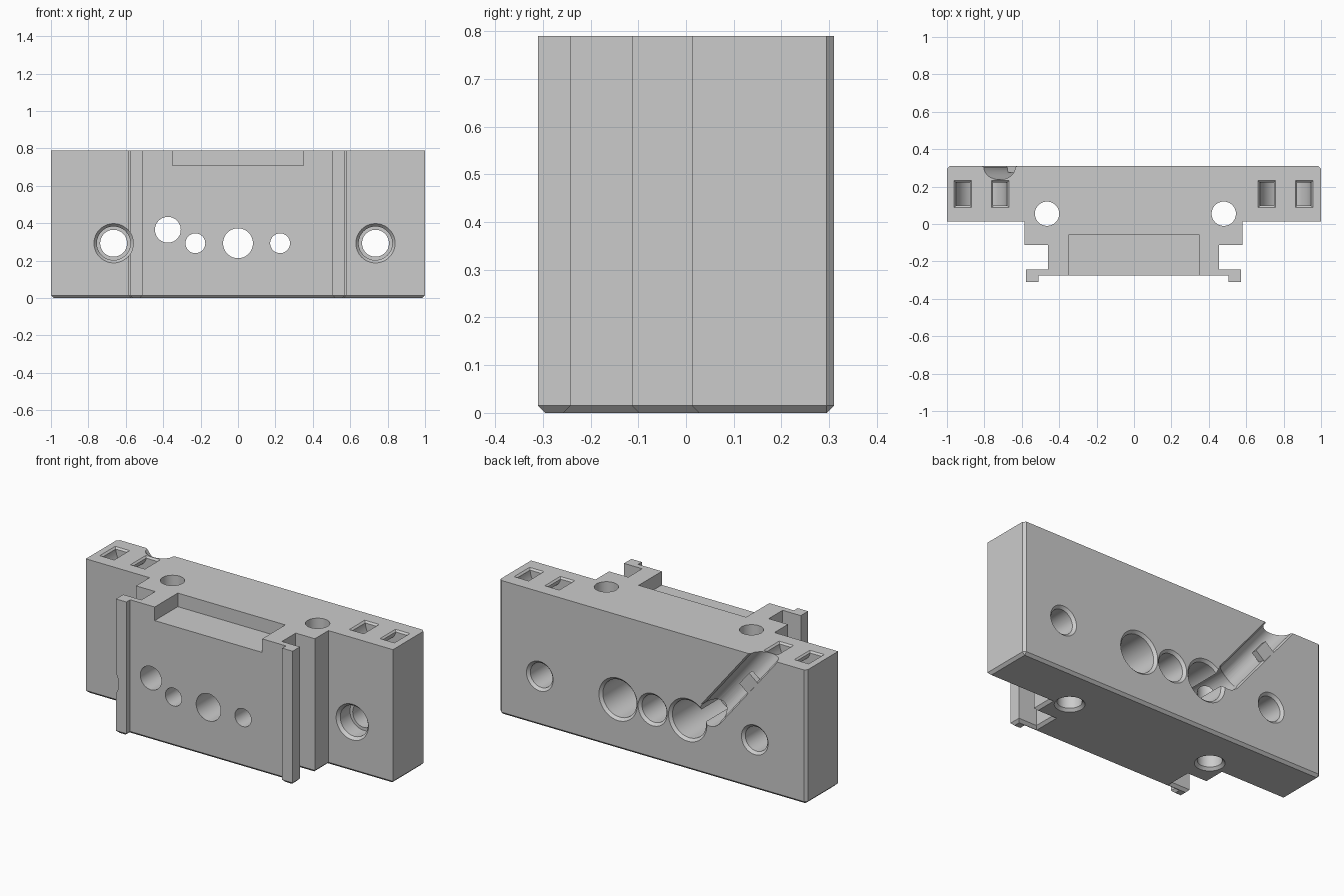
import bpy, bmesh, math
from mathutils import Matrix, Vector

if "Cube" in bpy.data.objects:
    bpy.data.objects.remove(bpy.data.objects["Cube"], do_unlink=True)

HEIGHT, BACK, FRONT, CH = 0.79, 0.31, -0.275, 0.015

grey = bpy.data.materials.new("plain grey")
grey.use_nodes = True
grey.diffuse_color = (0.6, 0.6, 0.6, 1)
grey.node_tree.nodes["Principled BSDF"].inputs["Base Color"].default_value = (0.6, 0.6, 0.6, 1)


def make(name, bm):
    bmesh.ops.recalc_face_normals(bm, faces=bm.faces)
    mesh = bpy.data.meshes.new(name)
    bm.to_mesh(mesh)
    bm.free()
    mesh.materials.append(grey)
    ob = bpy.data.objects.new(name, mesh)
    bpy.context.collection.objects.link(ob)
    return ob


def prism(bm, outline, low, high):
    """Extrude an xy outline from z = low to z = high."""
    face = bm.faces.new([bm.verts.new((x, y, low)) for x, y in outline])
    out = bmesh.ops.extrude_face_region(bm, geom=[face])["geom"]
    bmesh.ops.translate(bm, vec=(0, 0, high - low),
                        verts=[v for v in out if isinstance(v, bmesh.types.BMVert)])


def turned(name, steps, matrix, sides=48):
    """Solid of revolution from (radius, distance) steps along local z."""
    bm = bmesh.new()
    turns = [2 * math.pi * i / sides for i in range(sides)]
    rings = [[bm.verts.new((r * math.cos(a), r * math.sin(a), d)) for a in turns]
             for r, d in steps]
    for lower, upper in zip(rings, rings[1:]):
        for i in range(sides):
            j = (i + 1) % sides
            bm.faces.new((lower[i], lower[j], upper[j], upper[i]))
    bm.faces.new(rings[0])
    bm.faces.new(rings[-1])
    bm.transform(matrix)
    return make(name, bm)


def cut(body, cutter):
    cutter.hide_render = True
    mod = body.modifiers.new("cut", "BOOLEAN")
    mod.operation, mod.solver, mod.object = "DIFFERENCE", "EXACT", cutter
    bpy.context.view_layer.objects.active = body
    bpy.ops.object.modifier_apply(modifier=mod.name)
    bpy.data.objects.remove(cutter, do_unlink=True)


# Stepped body with a flanged front, chamfered below and on the back corners
left = [(1, BACK), (1, 0.013), (0.58, 0.013), (0.58, -0.113), (0.455, -0.113),
        (0.455, -0.242), (0.573, -0.242), (0.573, -0.31), (0.505, -0.31), (0.505, FRONT)]
right = [(-x - (0.005 if x < 1 else 0), y) for x, y in reversed(left)]
bm = bmesh.new()
prism(bm, left + right, 0, HEIGHT)
edges = [e for e in bm.edges
         if all(v.co.z < 0.001 for v in e.verts)
         or all(v.co.y > BACK - 0.001 and abs(v.co.x) > 0.99 for v in e.verts)
         and abs(e.verts[0].co.z - e.verts[1].co.z) > 0.1]
bmesh.ops.bevel(bm, geom=edges, offset=CH, segments=1, affect="EDGES", profile=0.5)
body = make("mount_block", bm)

# Shallow recess at the top front
bm = bmesh.new()
prism(bm, [(-0.35, -0.5), (0.35, -0.5), (0.35, -0.06), (-0.35, -0.06)], 0.71, 1)
cut(body, make("recess_cutter", bm))

# Vertical through holes with a flared lower mouth
for x in (-0.465, 0.48):
    cut(body, turned("upright_cutter", [(0.095, -CH), (0.065, CH), (0.065, 1)],
                     Matrix.Translation((x, 0.055, 0))))

# Holes from front to back
to_back = Matrix.Rotation(-math.pi / 2, 4, "X")
mouth = BACK - CH
screw = [(0.105, -0.5), (0.105, 0.013), (0.09, 0.03), (0.09, 0.12), (0.072, 0.12),
         (0.072, mouth), (0.102, BACK + CH)]
pocket = [(0.053, -0.5), (0.053, -0.12), (0.11, -0.12), (0.11, mouth), (0.14, BACK + CH)]
centre = [(0.08, -0.5), (0.08, mouth), (0.11, BACK + CH)]
cable = [(0.069, -0.5), (0.069, 0.5)]
for x, z, steps in [(-0.665, 0.293, screw), (0.735, 0.293, screw), (-0.228, 0.293, pocket),
                    (0.225, 0.293, pocket), (0, 0.293, centre), (-0.375, 0.365, cable)]:
    cut(body, turned("bore_cutter", steps, Matrix.Translation((x, 0, z)) @ to_back))

# Slanted cable groove across the back, with a small retaining clip
slant = Matrix.Translation((-0.375, 0, 0.365)) @ Matrix.Rotation(math.radians(-39), 4, "Y")
arc = [math.pi * i / 16 for i in range(17)]
outline = [(0.065 * math.cos(a), 0.302 - 0.065 * math.sin(a)) for a in arc]
bm = bmesh.new()
prism(bm, [(0.09, 0.325)] + outline + [(-0.09, 0.325)], 0, 0.75)
bm.transform(slant)
cut(body, make("groove_cutter", bm))
bm = bmesh.new()
prism(bm, [(-0.078, 0.275), (0, 0.275), (0, 0.309), (-0.078, 0.309)], 0.3, 0.4)
bm.transform(slant)
clip = make("cable_clip", bm)

# Curved tie channels: half rings opening on the top as pairs of slots
half = [math.pi * i / 24 for i in range(25)]
for x in (-0.815, 0.81):
    ring = [(0.137 * math.cos(a), -0.137 * math.sin(a)) for a in half]
    ring = [(0.137, 0.05)] + ring + [(-0.137, 0.05)]
    inner = [(0.063 * math.cos(a), -0.063 * math.sin(a)) for a in reversed(half)]
    ring += [(-0.063, 0.05)] + inner + [(0.063, 0.05)]
    bm = bmesh.new()
    prism(bm, ring, -0.062, 0.062)
    bm.transform(Matrix.Translation((x, 0.16, HEIGHT)) @ Matrix.Rotation(math.pi / 2, 4, "X"))
    cut(body, make("tie_cutter", bm))
    # Flared slot mouths
    for side in (-0.1, 0.1):
        bm = bmesh.new()
        bmesh.ops.create_cube(bm, size=2)
        for v in bm.verts:
            grow = 0.01 * v.co.z
            v.co = Vector((v.co.x * (0.047 + grow), v.co.y * (0.072 + grow), 0.01 * v.co.z))
        bm.transform(Matrix.Translation((x + side, 0.16, HEIGHT)))
        cut(body, make("mouth_cutter", bm))

# Smooth bores, crisp edges
bpy.ops.object.select_all(action="DESELECT")
body.select_set(True)
bpy.context.view_layer.objects.active = body
bpy.ops.object.shade_smooth_by_angle(angle=math.radians(25))
